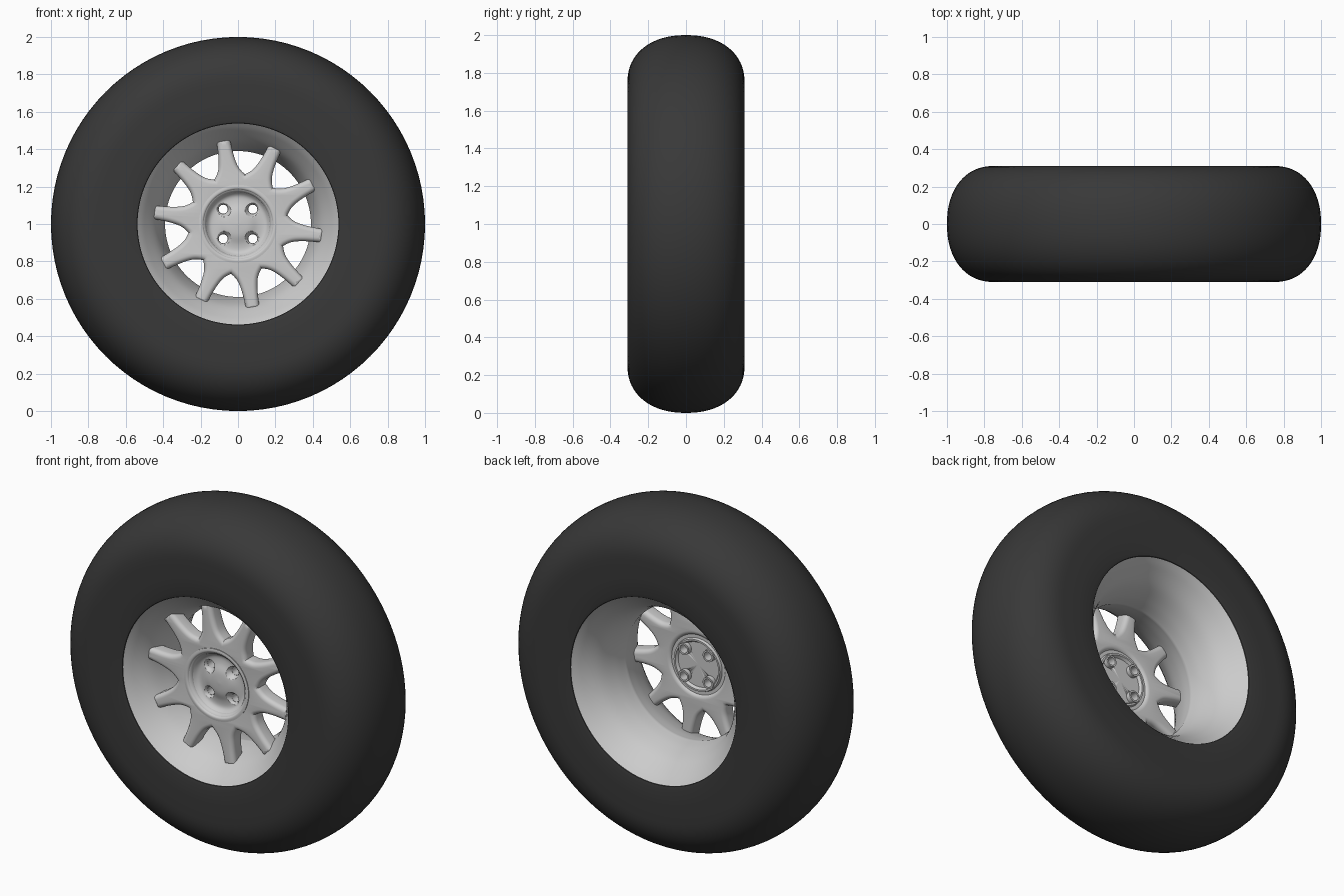
import bpy, bmesh, math
from mathutils import Matrix, Vector

if "Cube" in bpy.data.objects:
    bpy.data.objects.remove(bpy.data.objects["Cube"])

CENTRE = Vector((0, 0, 1))


def smooth(pts, n=6):
    """Catmull-Rom through 2D points"""
    v = [Vector(p) for p in pts]
    v = [v[0]] + v + [v[-1]]
    out = []
    for a, b, c, d in zip(v, v[1:], v[2:], v[3:]):
        for i in range(n):
            t = i / n
            out.append(0.5 * (2*b + (c-a)*t + (2*a-5*b+4*c-d)*t*t + (3*b-a-3*c+d)*t**3))
    return out + [v[-1]]


def finish(name, bm, angle=40):
    bmesh.ops.remove_doubles(bm, verts=bm.verts, dist=1e-5)
    bmesh.ops.recalc_face_normals(bm, faces=bm.faces)
    me = bpy.data.meshes.new(name)
    bm.to_mesh(me)
    bm.free()
    ob = bpy.data.objects.new(name, me)
    bpy.context.collection.objects.link(ob)
    bpy.ops.object.select_all(action='DESELECT')
    ob.select_set(True)
    bpy.context.view_layer.objects.active = ob
    bpy.ops.object.shade_smooth_by_angle(angle=math.radians(angle))
    return ob


def lathe(name, profile, steps=96):
    """Turn (radius, y) points around the axle"""
    bm = bmesh.new()
    vs = [bm.verts.new((r, y, 1)) for r, y in profile]
    es = [bm.edges.new(p) for p in zip(vs, vs[1:])]
    bmesh.ops.spin(bm, geom=vs + es, cent=CENTRE, axis=(0, 1, 0),
                   angle=2 * math.pi, steps=steps)
    return finish(name, bm)


# tyre: superellipse tread and shoulders, flat sidewalls
tread = []
for i in range(33):
    t = math.pi * i / 32
    c, s = math.cos(t), math.sin(t)
    tread.append((0.75 + 0.25 * abs(s) ** (2/2.2),
                  -0.31 * math.copysign(abs(c) ** (2/2.2), c)))
wall = [(0.535, 0.297), (0.54, 0.304), (0.56, 0.309), (0.65, 0.31)]
tyre = lathe("tyre", [(r, -y) for r, y in wall] + tread + wall[::-1])
mat = bpy.data.materials.new("rubber")
mat.diffuse_color = (0.04, 0.04, 0.04, 1)
mat.use_nodes = True
mat.node_tree.nodes["Principled BSDF"].inputs["Base Color"].default_value = mat.diffuse_color
tyre.data.materials.append(mat)

# rim barrel, narrowest in the middle
half = smooth([(0.537, -0.30), (0.50, -0.26), (0.44, -0.175), (0.405, -0.08), (0.39, 0)])
lathe("rim_barrel", [tuple(p) for p in half] + [(p.x, -p.y) for p in half[-2::-1]])

# hub: dished front, stepped back
front = smooth([(0, -0.175), (0.06, -0.17), (0.11, -0.155), (0.15, -0.155),
                (0.175, -0.18), (0.19, -0.202), (0.21, -0.202)], 5)
hub = lathe("hub", [tuple(p) for p in front] +
            [(0.21, -0.115), (0.155, -0.115), (0.15, -0.10), (0.14, -0.10),
             (0.13, -0.115), (0, -0.115)], 64)

# bolt positions, countersunk hole cutters and rear bosses
bolts = [(sx * 0.079, sz * 0.079) for sx in (-1, 1) for sz in (-1, 1)]
cut = bmesh.new()
boss = bmesh.new()
for x, z in bolts:
    def rings(bm, section, closed):
        loops = [[bm.verts.new((x + r * math.cos(a), y, 1 + z + r * math.sin(a)))
                  for a in (2 * math.pi * i / 24 for i in range(24))] for r, y in section]
        pairs = list(zip(loops, loops[1:]))
        if closed:
            pairs.append((loops[-1], loops[0]))
        else:
            bm.faces.new(loops[0])
            bm.faces.new(loops[-1])
        for a, b in pairs:
            for i in range(24):
                j = (i + 1) % 24
                bm.faces.new((a[i], a[j], b[j], b[i]))
    rings(cut, [(0.055, -0.19), (0.04, -0.16), (0.031, -0.15), (0.025, -0.14), (0.025, -0.05)], False)
    rings(boss, [(0.024, -0.135), (0.024, -0.09), (0.034, -0.09), (0.034, -0.135)], True)
cutter = finish("hole_cutter", cut)
cutter.hide_render = True
cutter.hide_viewport = True
finish("bolt_bosses", boss)
mod = hub.modifiers.new("holes", 'BOOLEAN')
mod.operation = 'DIFFERENCE'
mod.object = cutter

# ten spokes: one star outline with a round centre opening
side = smooth([(0.46, 0.036), (0.38, 0.040), (0.32, 0.049), (0.285, 0.062),
               (0.268 * math.cos(math.pi/10), 0.268 * math.sin(math.pi/10))], 4)
outline = []
for k in range(10):
    rot = Matrix.Rotation(math.radians(-8 + 36 * k), 2)
    outline += [rot @ Vector((p.x, -p.y)) for p in side[-2::-1]]
    outline += [rot @ p for p in side]
ring = [Vector((0.17 * math.cos(a), 0.17 * math.sin(a)))
        for a in (2 * math.pi * i / 64 for i in range(64))]
cu = bpy.data.curves.new("spokes", 'CURVE')
cu.dimensions = '2D'
cu.fill_mode = 'BOTH'
cu.extrude, cu.bevel_depth, cu.offset, cu.bevel_resolution = 0.022, 0.026, -0.026, 4
for pts in (outline, ring):
    sp = cu.splines.new('POLY')
    sp.points.add(len(pts) - 1)
    for p, q in zip(sp.points, pts):
        p.co = (q.x, q.y, 0, 1)
    sp.use_cyclic_u = True
tmp = bpy.data.objects.new("spokes_outline", cu)
bpy.context.collection.objects.link(tmp)
bpy.context.view_layer.update()
bm = bmesh.new()
bm.from_mesh(tmp.to_mesh())
bmesh.ops.transform(bm, verts=bm.verts, matrix=Matrix.Translation((0, -0.15, 1)) @
                    Matrix.Rotation(math.pi / 2, 4, 'X'))
tmp.to_mesh_clear()
bpy.data.objects.remove(tmp)
finish("spokes", bm)
